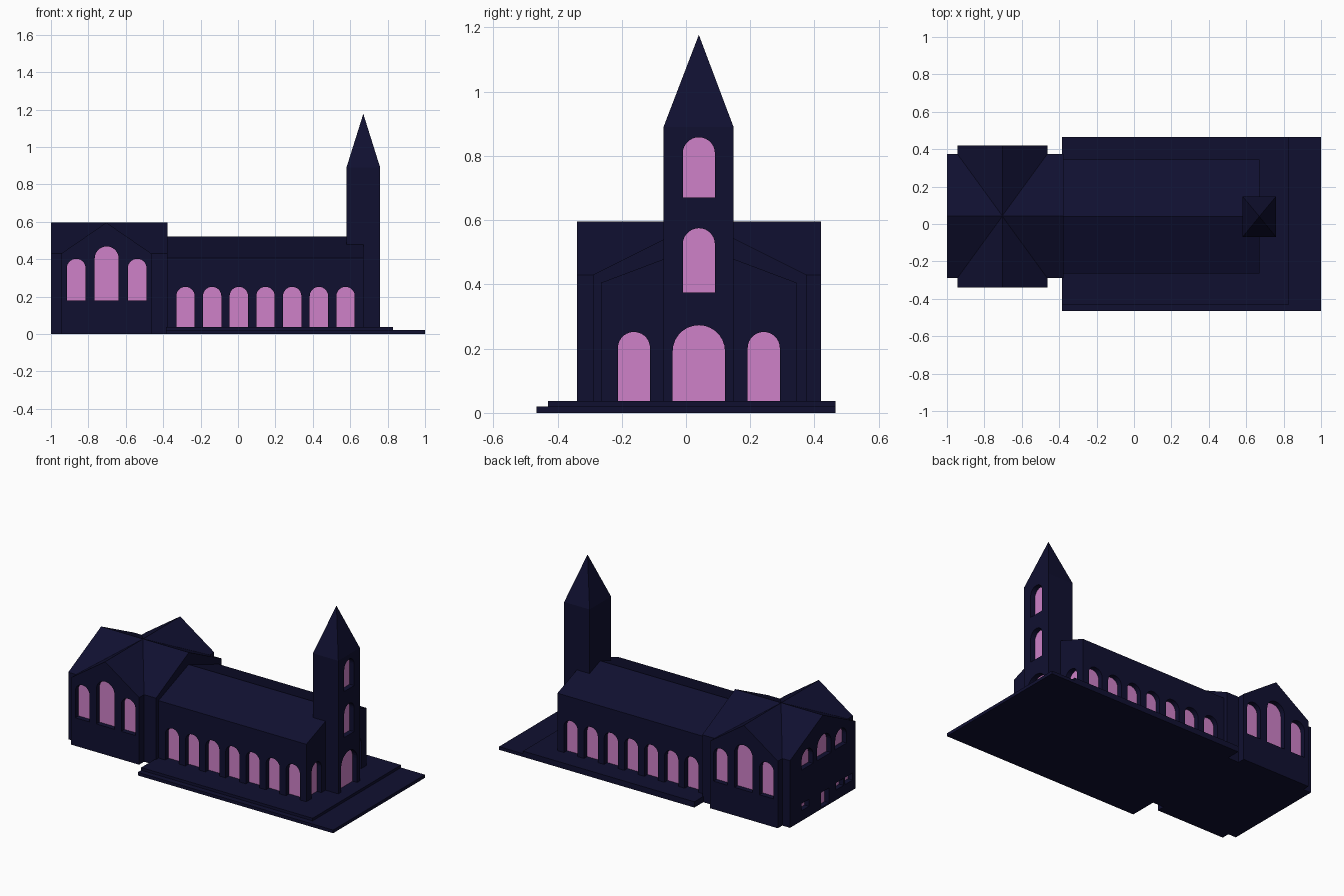
import bpy, bmesh, math

if "Cube" in bpy.data.objects:
    bpy.data.objects.remove(bpy.data.objects["Cube"])


def material(name, rgb):
    m = bpy.data.materials.new(name)
    m.diffuse_color = (*rgb, 1)
    m.use_nodes = True
    m.node_tree.nodes["Principled BSDF"].inputs["Base Color"].default_value = m.diffuse_color
    return m


NAVY = material("navy_walls", (0.005, 0.005, 0.03))
PINK = material("pink_glass", (0.62, 0.22, 0.58))
MID = 0.04        # y of the church centre line
DEPTH = 0.035     # window recess


def finish(name, bm, mat):
    bmesh.ops.recalc_face_normals(bm, faces=bm.faces)
    me = bpy.data.meshes.new(name)
    bm.to_mesh(me)
    bm.free()
    me.materials.append(mat)
    ob = bpy.data.objects.new(name, me)
    bpy.context.collection.objects.link(ob)
    return ob


def add_prism(bm, pts, axis, a, b):
    """Extrude a (horizontal, z) profile along x or y from a to b."""
    rings = []
    for t in (a, b):
        rings.append([bm.verts.new((t, u, v) if axis == "x" else (u, t, v)) for u, v in pts])
    bm.faces.new(rings[0])
    bm.faces.new(rings[1])
    n = len(pts)
    for i in range(n):
        j = (i + 1) % n
        bm.faces.new((rings[0][i], rings[0][j], rings[1][j], rings[1][i]))


def prism(name, pts, axis, a, b, mat=NAVY):
    bm = bmesh.new()
    add_prism(bm, pts, axis, a, b)
    return finish(name, bm, mat)


def gable(u0, u1, z0, eave, ridge):
    return [(u0, z0), (u1, z0), (u1, eave), ((u0 + u1) / 2, ridge), (u0, eave)]


def rect(u0, u1, z0, z1):
    return [(u0, z0), (u1, z0), (u1, z1), (u0, z1)]


def arch(c, w, z0, z1, n=14):
    r = w / 2
    return [(c - r, z0), (c + r, z0)] + [
        (c + r * math.cos(math.pi * i / n), z1 - r + r * math.sin(math.pi * i / n))
        for i in range(n + 1)]


def boolean(ob, other, op):
    mod = ob.modifiers.new(op, "BOOLEAN")
    mod.operation, mod.solver, mod.object = op, "EXACT", other
    bpy.context.view_layer.objects.active = ob
    bpy.ops.object.modifier_apply(modifier=mod.name)
    bpy.data.objects.remove(other)


def openings(ob, name, items):
    """Cut recesses and glaze them; item = (profile, axis, wall position, outward sign)."""
    cut, glass = bmesh.new(), bmesh.new()
    for pts, axis, wall, s in items:
        add_prism(cut, pts, axis, wall + s * 0.02, wall - s * DEPTH)
        add_prism(glass, pts, axis, wall - s * (DEPTH - 0.003), wall - s * (DEPTH + 0.003))
    cutter = finish("cutter", cut, NAVY)
    cutter.hide_render = True
    boolean(ob, cutter, "DIFFERENCE")
    finish(name, glass, PINK)


# Stepped base
prism("lower_step", rect(-0.465, 0.465, 0, 0.02), "x", -0.385, 1.0)
prism("upper_step", rect(-0.43, 0.465, 0.02, 0.037), "x", -0.385, 0.83)

# Nave with seven windows each side and two on the front
nave = prism("nave", gable(-0.265, 0.345, 0.03, 0.405, 0.52), "x", -0.385, 0.67)
items = []
for i in range(7):
    p = arch(-0.281 + 0.1427 * i, 0.098, 0.037, 0.252)
    items += [(p, "y", -0.265, -1), (p, "y", 0.345, 1)]
for s in (-1, 1):
    items.append((arch(MID + s * 0.202, 0.1, 0.037, 0.252), "x", 0.67, 1))
openings(nave, "nave_windows", items)

# Crossing hall: two gabled volumes of equal ridge height
hall = prism("crossing_hall", gable(-0.29, 0.375, 0, 0.43, 0.596), "x", -1.0, -0.378)
wing = prism("wing", gable(-0.945, -0.463, 0, 0.43, 0.5955), "y", -0.34, 0.42)
boolean(hall, wing, "UNION")
items = []
for wall, s in ((-0.34, -1), (0.42, 1)):
    for k in (-1, 1):
        items.append((arch(-0.702 + k * 0.163, 0.1, 0.18, 0.402), "y", wall, s))
    items.append((arch(-0.702, 0.128, 0.18, 0.468), "y", wall, s))
# Rear wall: three high arches, a door and small low windows
for k in (-1, 1):
    items.append((arch(0.03 + k * 0.17, 0.115, 0.325, 0.44), "x", -1.0, -1))
items.append((arch(0.03, 0.14, 0.325, 0.47), "x", -1.0, -1))
items.append((rect(-0.02, 0.06, 0.01, 0.105), "x", -1.0, -1))
for y in (0.22, -0.13, -0.22):
    items.append((rect(y - 0.037, y + 0.037, 0.065, 0.11), "x", -1.0, -1))
openings(hall, "hall_windows", items)

# Tower with door and two windows
tower = prism("tower", rect(-0.07, 0.148, 0.03, 0.89), "x", 0.58, 0.76)
openings(tower, "tower_door_and_windows", [
    (arch(MID, 0.163, 0.037, 0.273), "x", 0.76, 1),
    (arch(MID, 0.1, 0.375, 0.575), "x", 0.76, 1),
    (arch(MID, 0.1, 0.67, 0.858), "x", 0.76, 1)])

# Pyramid spire
bm = bmesh.new()
base = [bm.verts.new(p) for p in
        ((0.58, -0.07, 0.89), (0.76, -0.07, 0.89), (0.76, 0.148, 0.89), (0.58, 0.148, 0.89))]
tip = bm.verts.new((0.67, MID, 1.177))
bm.faces.new(base)
for i in range(4):
    bm.faces.new((base[i], base[(i + 1) % 4], tip))
finish("spire", bm, NAVY)
